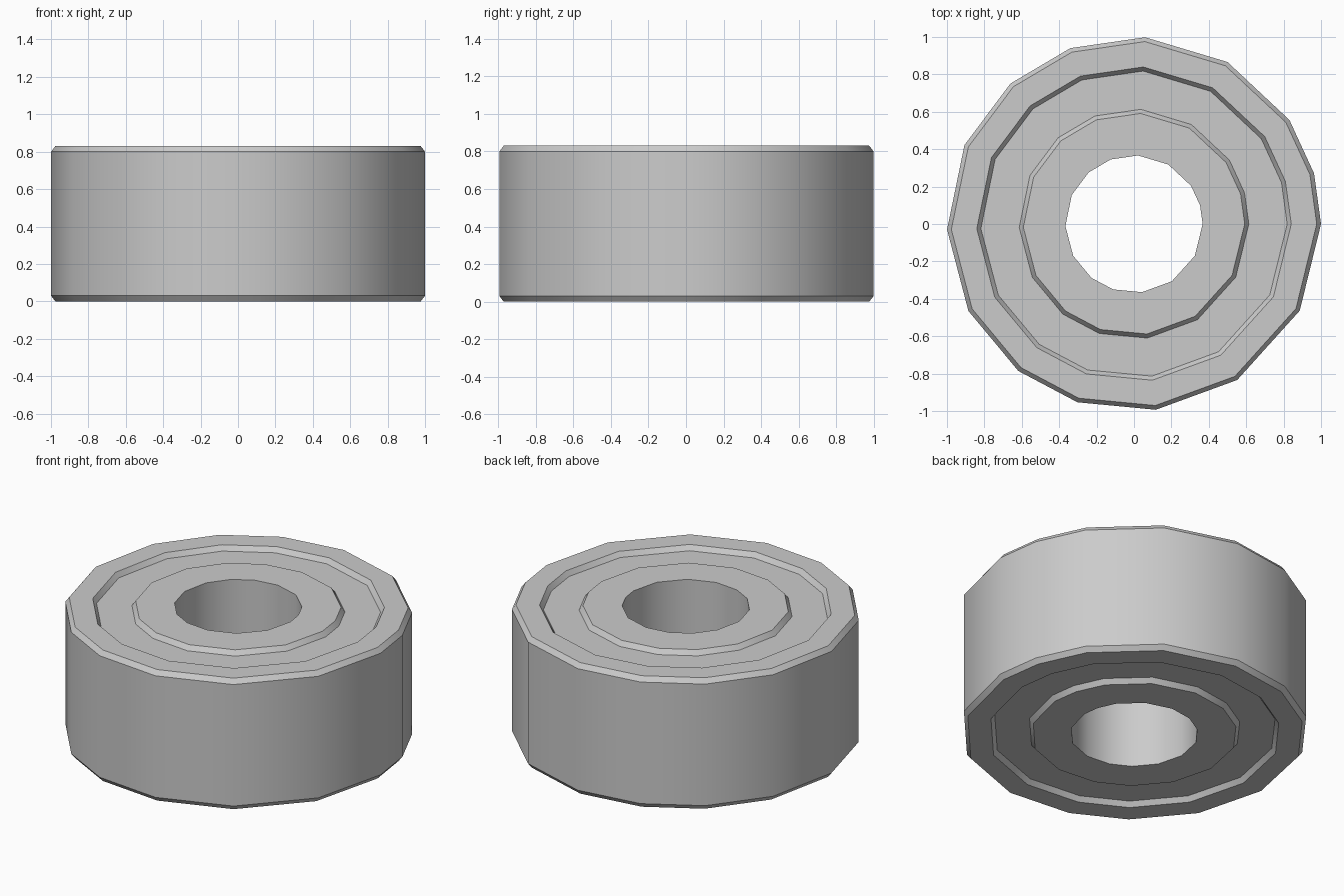
import bpy, bmesh, math

cube = bpy.data.objects.get("Cube")
if cube:
    bpy.data.objects.remove(cube, do_unlink=True)

# Plain grey metal
grey = bpy.data.materials.new("grey_metal")
grey.use_nodes = True
colour = (0.6, 0.6, 0.6, 1)
grey.diffuse_color = colour
grey.node_tree.nodes["Principled BSDF"].inputs["Base Color"].default_value = colour

HEIGHT, BEVEL_Z = 0.83, 0.03

# Uneven corner directions shared by every ring, in degrees
ANGLES = [0, 15.7, 33.8, 60, 86.6, 109.9, 131.3, 155,
          181.7, 207.7, 231.8, 252.4, 276.7, 303.5, 332.4]

# Upper half of the cross-section from bore to rim: radius, depth below the top
half = [(0.367, 0), (0.592, 0), (0.614, BEVEL_Z), (0.819, BEVEL_Z),
        (0.841, 0), (0.977, 0), (1.0, BEVEL_Z)]
profile = [(r, HEIGHT - d) for r, d in half] + [(r, d) for r, d in reversed(half)]


def sweep(name, profile, angles, material):
    """Sweep a closed cross-section around z through the given angles."""
    bm = bmesh.new()
    loops = []
    for a in map(math.radians, angles):
        loops.append([bm.verts.new((r * math.cos(a), r * math.sin(a), z))
                      for r, z in profile])
    n = len(profile)
    for i, loop in enumerate(loops):
        after = loops[(i + 1) % len(loops)]
        for j in range(n):
            k = (j + 1) % n
            bm.faces.new((loop[j], after[j], after[k], loop[k]))
    bmesh.ops.recalc_face_normals(bm, faces=bm.faces)
    mesh = bpy.data.meshes.new(name)
    bm.to_mesh(mesh)
    bm.free()
    mesh.materials.append(material)
    obj = bpy.data.objects.new(name, mesh)
    bpy.context.collection.objects.link(obj)
    return obj


# Bearing body: bored ring with a shallow groove on both faces
body = sweep("bearing_ring", profile, ANGLES, grey)
bpy.ops.object.select_all(action="DESELECT")
body.select_set(True)
bpy.context.view_layer.objects.active = body
bpy.ops.object.shade_smooth_by_angle(angle=math.radians(32))
